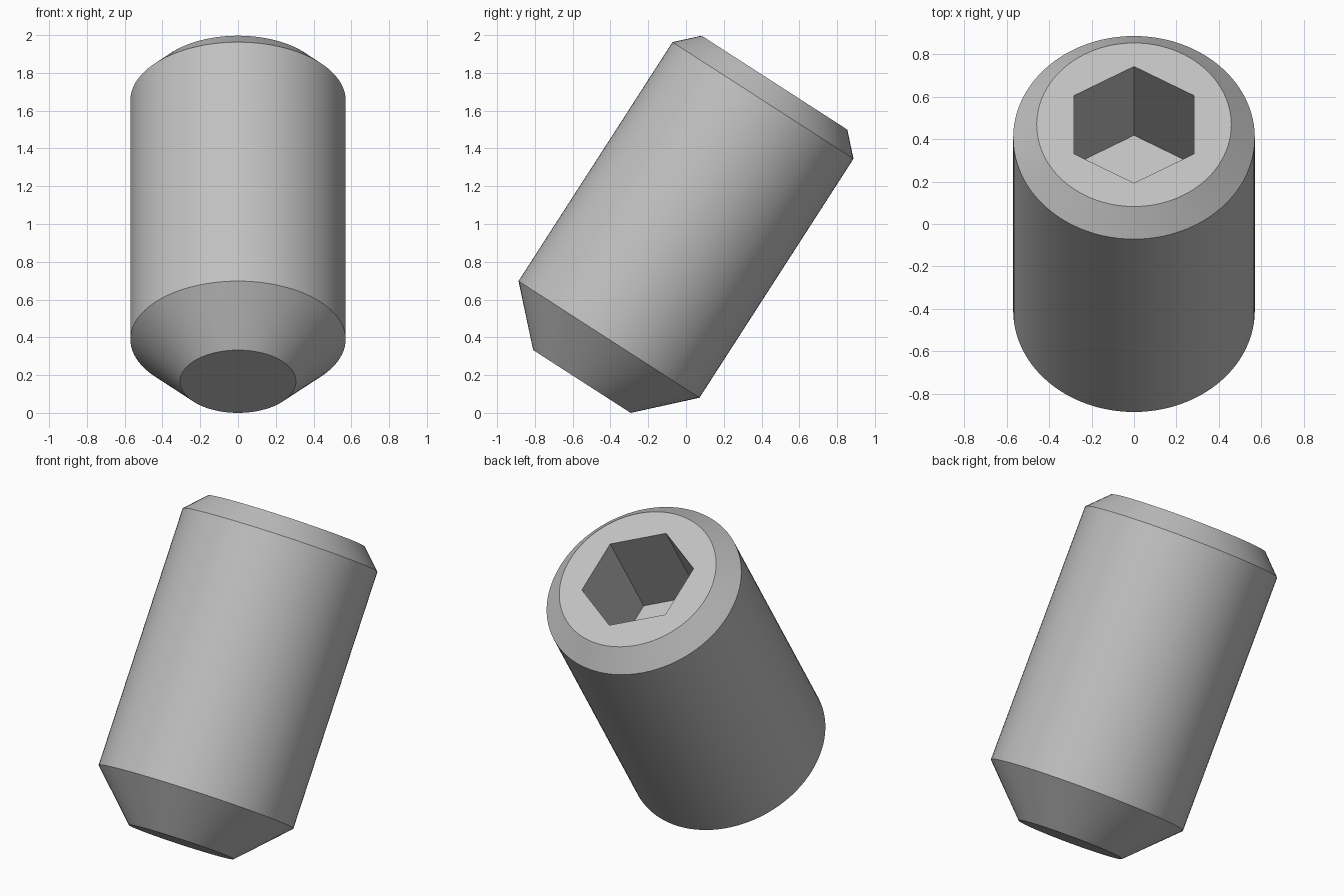
import bpy
import bmesh
import math
from mathutils import Matrix, Vector

cube = bpy.data.objects.get("Cube")
if cube:
    bpy.data.objects.remove(cube)

SEGMENTS = 96
TILT = math.radians(32.8)
HALF = 0.7525            # half length of the straight barrel
TOP = HALF + 0.112
POINT = -HALF - 0.265
SOCKET_RADIUS = 0.327
SOCKET_DEPTH = 0.60

# Plain steel
steel = bpy.data.materials.new("steel_grey")
steel.use_nodes = True
GREY = (0.53, 0.53, 0.53, 1)
steel.diffuse_color = GREY
steel.node_tree.nodes["Principled BSDF"].inputs["Base Color"].default_value = GREY

bm = bmesh.new()


def ring(radius, z, count, start=0.0):
    """Closed loop of vertices around the screw axis."""
    angles = [start + math.tau * i / count for i in range(count)]
    return [bm.verts.new((radius * math.cos(a), radius * math.sin(a), z)) for a in angles]


def wall(a, b):
    """Quads joining two rings of equal count."""
    n = len(a)
    for i in range(n):
        j = (i + 1) % n
        bm.faces.new((a[i], a[j], b[j], b[i]))


def loop_edges(loop):
    return [bm.edges.get((v, loop[i - 1])) for i, v in enumerate(loop)]


# Blunt point, barrel and top chamfer
profile = [(0.307, POINT), (0.57, -HALF), (0.57, HALF), (0.459, TOP)]
rings = [ring(r, z, SEGMENTS) for r, z in profile]
for lower, upper in zip(rings, rings[1:]):
    wall(lower, upper)
bm.faces.new(rings[0][::-1])

# Hexagonal socket, corners facing front and back
mouth = ring(SOCKET_RADIUS, TOP, 6, math.pi / 2)
floor = ring(SOCKET_RADIUS, TOP - SOCKET_DEPTH, 6, math.pi / 2)
wall(mouth, floor)
bm.faces.new(floor)

# Flat end face around the socket
bmesh.ops.triangle_fill(bm, use_beauty=True, normal=Vector((0, 0, 1)),
                        edges=loop_edges(rings[-1]) + loop_edges(mouth))
bmesh.ops.recalc_face_normals(bm, faces=bm.faces[:])

# Lean the screw back and stand it on the ground
bm.transform(Matrix.Rotation(-TILT, 4, "X"))
lowest = min(v.co.z for v in bm.verts)
bm.transform(Matrix.Translation((0, 0, -lowest)))

mesh = bpy.data.meshes.new("set_screw")
bm.to_mesh(mesh)
bm.free()
mesh.materials.append(steel)
screw = bpy.data.objects.new("set_screw", mesh)
bpy.context.collection.objects.link(screw)

bpy.ops.object.select_all(action="DESELECT")
screw.select_set(True)
bpy.context.view_layer.objects.active = screw
bpy.ops.object.shade_smooth_by_angle(angle=math.radians(20))
